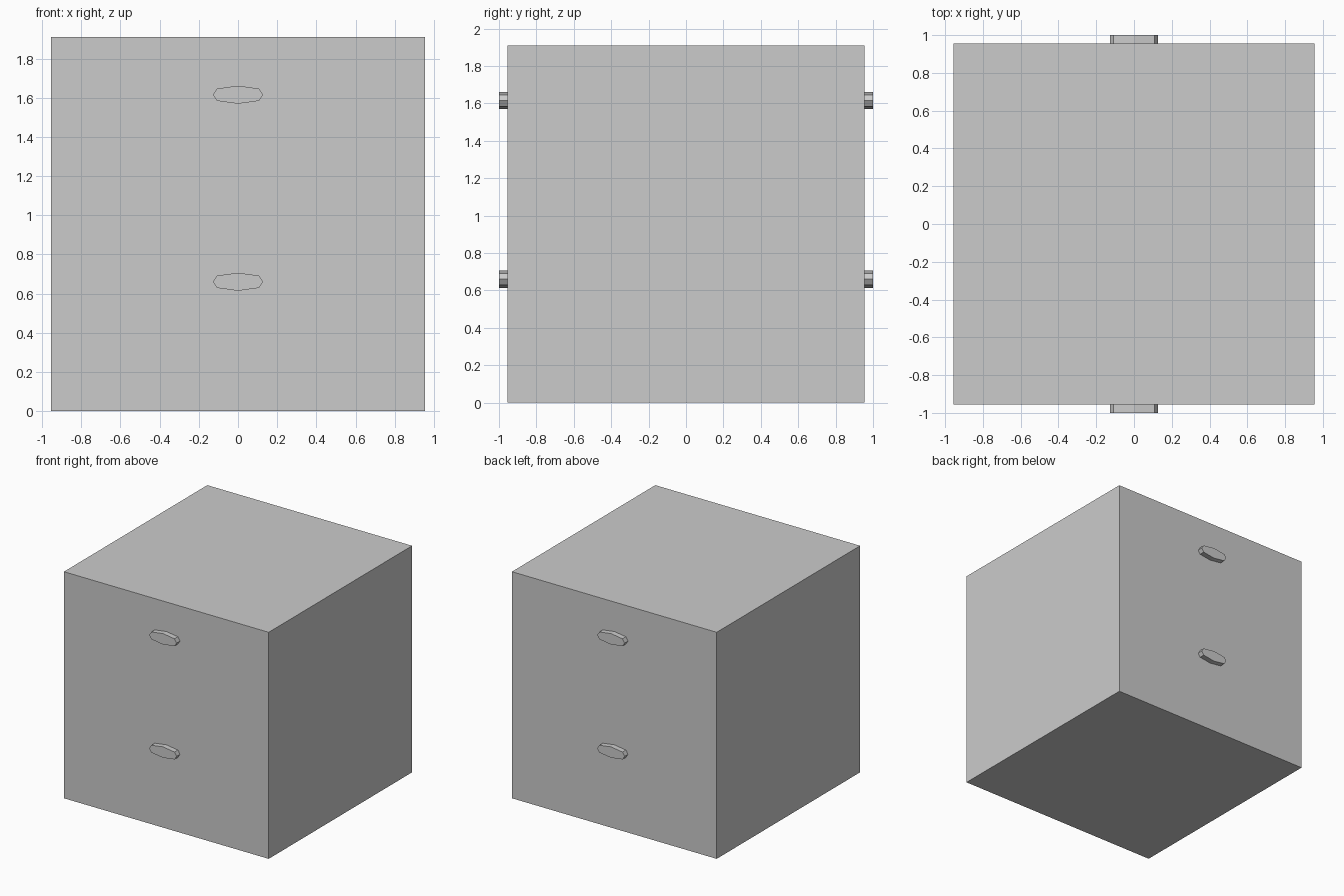
import bpy, bmesh

if "Cube" in bpy.data.objects:
    bpy.data.objects.remove(bpy.data.objects["Cube"])

H = 0.955  # half size of the cube body


def new_object(name, bm):
    bmesh.ops.recalc_face_normals(bm, faces=bm.faces)
    mesh = bpy.data.meshes.new(name)
    bm.to_mesh(mesh)
    bm.free()
    obj = bpy.data.objects.new(name, mesh)
    bpy.context.collection.objects.link(obj)
    return obj


# Cabinet body
bm = bmesh.new()
bmesh.ops.create_cube(bm, size=2 * H)
bmesh.ops.translate(bm, verts=bm.verts, vec=(0, 0, H))
new_object("cabinet_body", bm)

# Flattened eight-sided knob outline
PROFILE = [(0.128, 0), (0.108, 0.031), (0, 0.046), (-0.108, 0.031),
           (-0.128, 0), (-0.108, -0.031), (0, -0.046), (0.108, -0.031)]


def knob(name, side, z):
    bm = bmesh.new()
    face = bm.faces.new([bm.verts.new((x, side * H, z + dz)) for x, dz in PROFILE])
    ext = bmesh.ops.extrude_face_region(bm, geom=[face], use_keep_orig=True)
    moved = [v for v in ext["geom"] if isinstance(v, bmesh.types.BMVert)]
    bmesh.ops.translate(bm, verts=moved, vec=(0, side * (1 - H), 0))
    new_object(name, bm)


# Upper and lower knobs on the front and back
for side, label in ((-1, "front"), (1, "back")):
    for z, level in ((0.66, "lower"), (1.615, "upper")):
        knob(f"{label}_{level}_knob", side, z)
